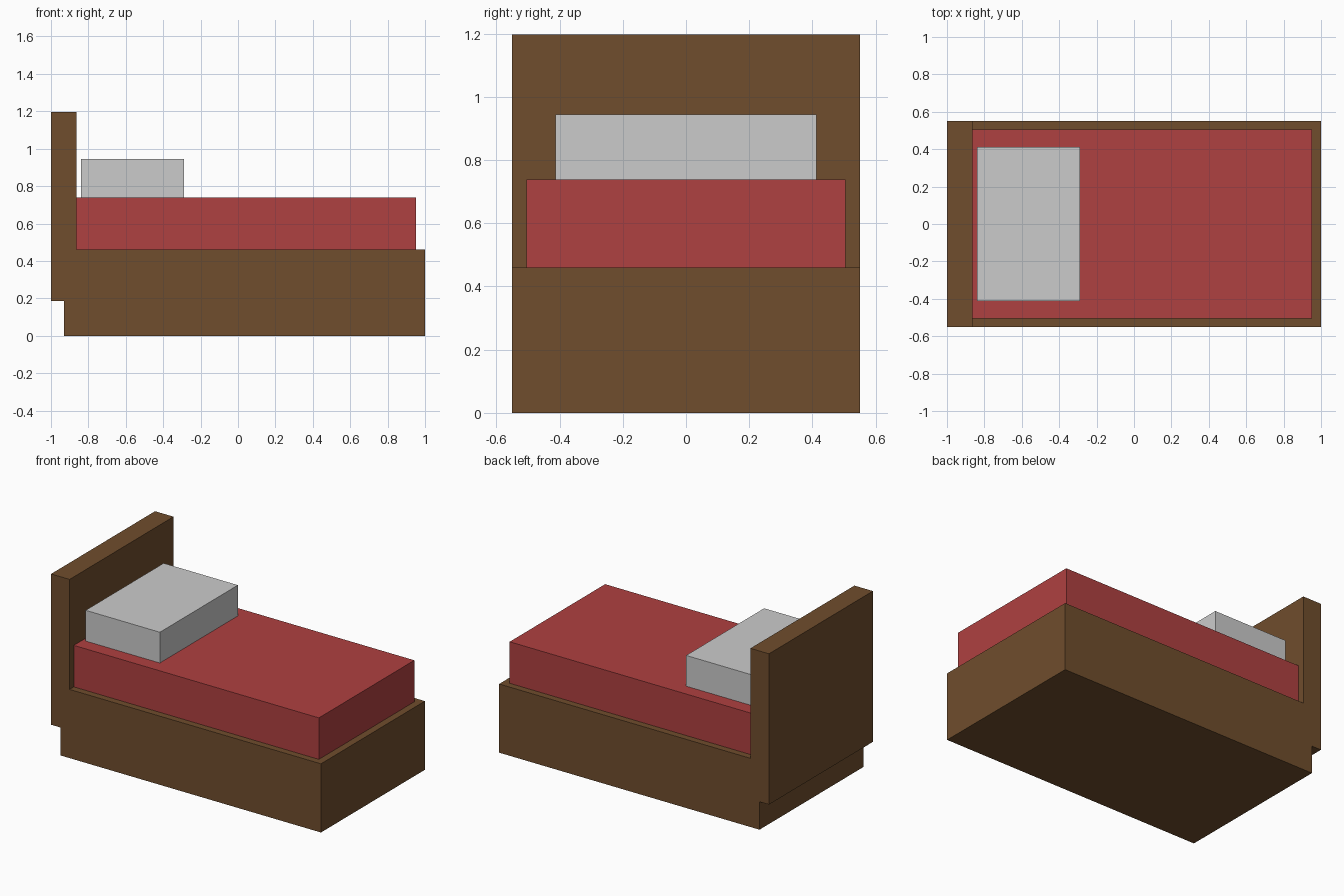
import bpy
import bmesh

if "Cube" in bpy.data.objects:
    bpy.data.objects.remove(bpy.data.objects["Cube"])


def material(name, rgb):
    mat = bpy.data.materials.new(name)
    mat.diffuse_color = (*rgb, 1.0)
    mat.use_nodes = True
    mat.node_tree.nodes["Principled BSDF"].inputs["Base Color"].default_value = mat.diffuse_color
    return mat


def extrude_profile(name, profile, half_width, mat):
    """Extrude an (x, z) outline across y, centred on y = 0."""
    bm = bmesh.new()
    face = bm.faces.new([bm.verts.new((x, -half_width, z)) for x, z in profile])
    grown = bmesh.ops.extrude_face_region(bm, geom=[face])["geom"]
    verts = [v for v in grown if isinstance(v, bmesh.types.BMVert)]
    bmesh.ops.translate(bm, verts=verts, vec=(0, 2 * half_width, 0))
    bmesh.ops.recalc_face_normals(bm, faces=bm.faces)
    mesh = bpy.data.meshes.new(name)
    bm.to_mesh(mesh)
    bm.free()
    mesh.materials.append(mat)
    obj = bpy.data.objects.new(name, mesh)
    bpy.context.collection.objects.link(obj)
    return obj


def block(name, x0, x1, z0, z1, half_width, mat):
    return extrude_profile(name, [(x0, z0), (x1, z0), (x1, z1), (x0, z1)], half_width, mat)


wood = material("wood", (0.16, 0.075, 0.026))
red = material("red_cloth", (0.43, 0.052, 0.052))
white = material("pillow_cloth", (0.65, 0.65, 0.62))

# Bed base and headboard in one piece
extrude_profile("bed_frame", [
    (-0.93, 0), (1, 0), (1, 0.46), (-0.863, 0.46),
    (-0.863, 1.197), (-1, 1.197), (-1, 0.187), (-0.93, 0.187),
], 0.55, wood)

# Bedding
block("mattress", -0.863, 0.953, 0.46, 0.738, 0.505, red)
block("pillow", -0.84, -0.29, 0.738, 0.944, 0.413, white)
